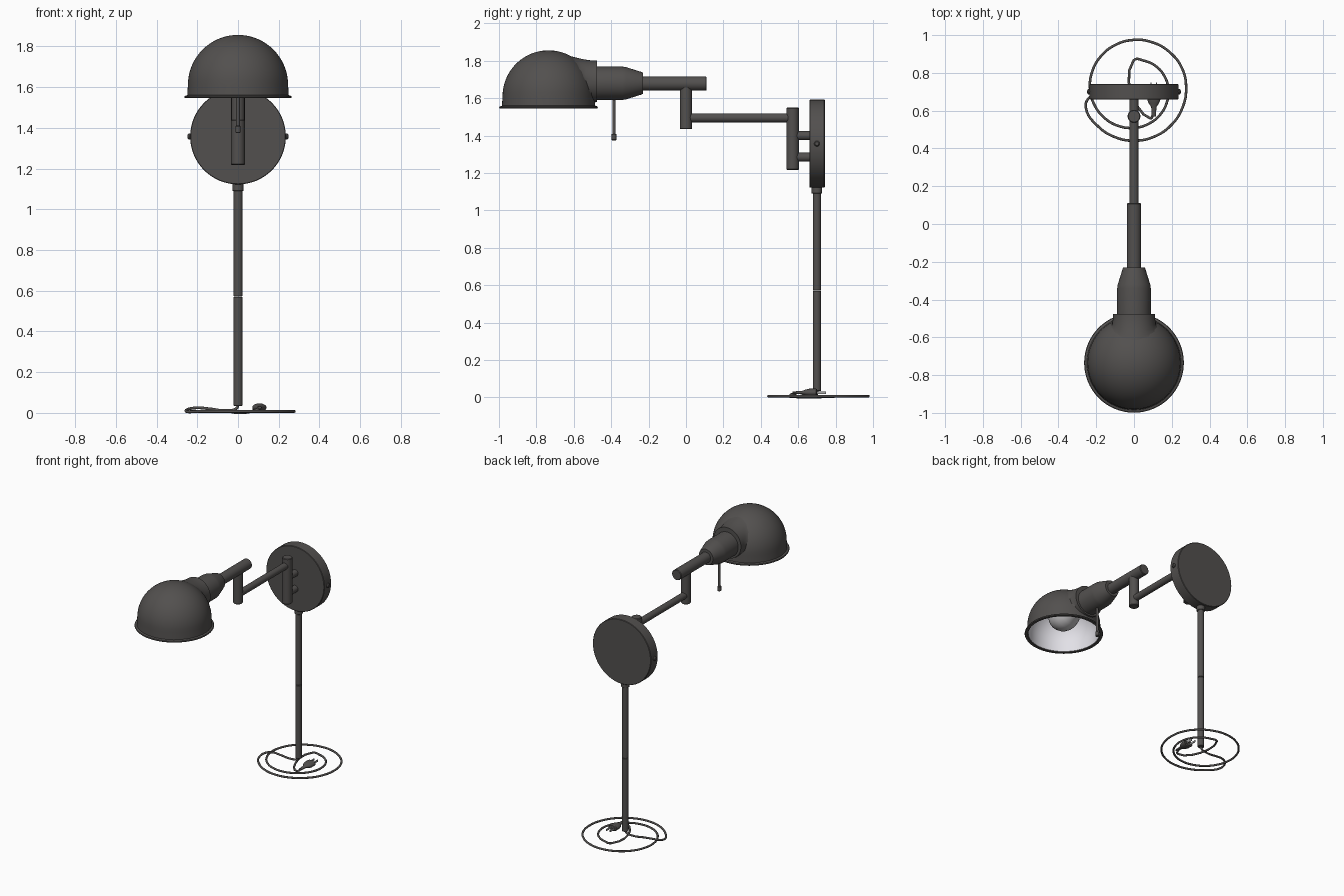
import bpy, bmesh, math
from mathutils import Vector

if "Cube" in bpy.data.objects:
    bpy.data.objects.remove(bpy.data.objects["Cube"])


def material(name, rgb):
    m = bpy.data.materials.new(name)
    m.diffuse_color = (*rgb, 1)
    m.use_nodes = True
    m.node_tree.nodes["Principled BSDF"].inputs["Base Color"].default_value = m.diffuse_color
    return m


BRONZE = material("dark bronze", (0.085, 0.08, 0.077))
WHITE = material("white enamel", (0.8, 0.79, 0.84))
GLASS = material("bulb glass", (0.55, 0.54, 0.55))
STEEL = material("prong steel", (0.4, 0.4, 0.4))


def lathe(name, profile, axis, origin, mat=BRONZE, seg=48, scale=(1, 1, 1)):
    """Revolve (radius, distance) points around the x, y or z axis through origin."""
    bm = bmesh.new()
    rings = []
    for r, t in profile:
        ring = []
        for i in range(seg):
            a = 2 * math.pi * i / seg
            u, v = r * math.cos(a), r * math.sin(a)
            co = {"x": (t, u, v), "y": (u, t, v), "z": (u, v, t)}[axis]
            ring.append(bm.verts.new(co))
        rings.append(ring)
    for a, b in zip(rings, rings[1:]):
        for i in range(seg):
            j = (i + 1) % seg
            bm.faces.new((a[i], a[j], b[j], b[i]))
    bmesh.ops.remove_doubles(bm, verts=bm.verts, dist=1e-5)
    bmesh.ops.recalc_face_normals(bm, faces=bm.faces)
    me = bpy.data.meshes.new(name)
    bm.to_mesh(me)
    bm.free()
    me.materials.append(mat)
    ob = bpy.data.objects.new(name, me)
    ob.location = origin
    ob.scale = scale
    bpy.context.collection.objects.link(ob)
    return ob


def rod(name, r, t0, t1, axis, origin, bevel=0.004, mat=BRONZE, seg=32):
    """Capped cylinder with small bevelled ends."""
    b = bevel
    return lathe(name, [(0, t0), (r - b, t0), (r, t0 + b), (r, t1 - b), (r - b, t1), (0, t1)],
                 axis, origin, mat, seg)


# dome shade: outer shell, rolled rim and white inside
C = Vector((0, -0.735, 1.61))
R, RI = 0.246, 0.239
quarter = [i * math.pi / 32 for i in range(17)]
outer = [(R * math.sin(a), R * math.cos(a)) for a in quarter]
inner = [(RI * math.sin(a), RI * math.cos(a)) for a in reversed(quarter)]
rim = [(0.249, -0.05), (0.261, -0.054), (0.264, -0.059), (0.261, -0.065), (0.243, -0.065), (RI, -0.06)]
shade = lathe("lamp_shade", outer + rim + inner, "z", C, seg=64)
shade.data.materials.append(WHITE)
for p in shade.data.polygons:
    radial = Vector((p.center.x, p.center.y, 0)).length
    if radial < 0.2395 and p.normal.dot(p.center) < 0:
        p.material_index = 1

# flared shade neck, its inner end pressed onto the dome
neck_profile = [(0.142, -0.645), (0.138, -0.63), (0.133, -0.61), (0.127, -0.585), (0.121, -0.56),
                (0.116, -0.535), (0.112, -0.505), (0.111, -0.476), (0, -0.476)]
neck = lathe("shade_neck", neck_profile, "y", (0, 0, 1.69), seg=64)
for v in neck.data.vertices:
    d = v.co + Vector((0, 0, 1.69)) - C
    drop = min(d.z, 0)
    d.z = max(d.z, 0)
    if 0 < d.length < 0.243 and v.co.y < -0.48:
        d *= 0.243 / d.length
        v.co = C + d + Vector((0, 0, drop - 1.69))

# bulb
lathe("bulb", [(0.04, -0.5), (0.042, -0.59), (0.06, -0.63), (0.085, -0.67), (0.098, -0.71),
               (0.1, -0.74), (0.092, -0.78), (0.07, -0.813), (0.04, -0.832), (0, -0.84)],
      "y", (0, 0, 1.685), GLASS)

# socket, pull switch and upper arm
lathe("socket", [(0, -0.49), (0.089, -0.49), (0.089, -0.34), (0.086, -0.32), (0.06, -0.237),
                 (0.057, -0.23), (0, -0.23)], "y", (0, 0, 1.68))
rod("switch_stem", 0.009, 1.40, 1.60, "z", (0, -0.385, 0), 0.001)
rod("switch_knob", 0.013, 1.375, 1.41, "z", (0, -0.385, 0), 0.003)
rod("upper_arm", 0.038, -0.25, 0.11, "y", (0, 0, 1.678))

# swing arm joints
rod("front_joint", 0.033, 1.435, 1.66, "z", (0, 0, 0))
rod("lower_arm", 0.024, 0.0, 0.57, "y", (0, 0, 1.495))
rod("rear_joint", 0.034, 1.217, 1.55, "z", (0, 0.57, 0))
for i, z in enumerate((1.285, 1.40)):
    rod(f"mount_peg_{i + 1}", 0.024, 0.57, 0.67, "y", (0, 0, z))

# wall plate with side screws
rod("wall_plate", 0.235, 0.66, 0.742, "y", (0, 0, 1.357), 0.003, seg=64)
for name, s in (("left", -1), ("right", 1)):
    lathe(f"{name}_screw", [(0, 0.22 * s), (0.015, 0.22 * s), (0.015, 0.24 * s), (0.01, 0.247 * s),
                            (0, 0.249 * s)], "x", (0, 0.70, 1.357), seg=20)

# cord cover in two lengths with a top collar
rod("cover_collar", 0.028, 1.09, 1.13, "z", (0, 0.70, 0), 0.002)
rod("upper_cover", 0.022, 0.572, 1.10, "z", (0, 0.70, 0), 0.002)
rod("lower_cover", 0.022, 0.035, 0.57, "z", (0, 0.70, 0), 0.002)

# cord: leaves the cover, crosses the coil, then spirals inwards to the plug
path = [(0, 0.70, 0.06), (-0.005, 0.70, 0.025), (-0.06, 0.695, 0.012), (-0.14, 0.69, 0.02),
        (-0.20, 0.685, 0.025), (-0.245, 0.66, 0.018)]
TURNS = 28
for i in range(TURNS + 1):
    a = math.pi * (1.13 + i / 8)
    r = 0.276 - 0.0062 * max(0, i - 8) - 0.0002 * max(0, i - 20) ** 2
    path.append((r * math.cos(a), 0.717 + r * math.sin(a), 0.007))
path = path[:-1] + [(0.085, 0.56, 0.012), (0.105, 0.59, 0.022)]
curve = bpy.data.curves.new("cord", "CURVE")
curve.dimensions = "3D"
curve.bevel_depth = 0.007
curve.bevel_resolution = 3
curve.use_fill_caps = True
spline = curve.splines.new("BEZIER")
spline.bezier_points.add(len(path) - 1)
for bp, co in zip(spline.bezier_points, path):
    bp.co = co
    bp.handle_left_type = bp.handle_right_type = "AUTO"
spline.resolution_u = 6
curve.materials.append(BRONZE)
bpy.context.collection.objects.link(bpy.data.objects.new("cord", curve))

# plug and prongs
lathe("plug", [(0, 0.57), (0.011, 0.57), (0.014, 0.62), (0.028, 0.64), (0.035, 0.66), (0.035, 0.695),
               (0.03, 0.70), (0, 0.70)], "y", (0.105, 0, 0.026), seg=24, scale=(1, 1, 0.6))
for i, x in enumerate((0.09, 0.12)):
    bpy.ops.mesh.primitive_cube_add(size=1, location=(x, 0.722, 0.026))
    prong = bpy.context.object
    prong.name = f"plug_prong_{i + 1}"
    prong.scale = (0.006, 0.055, 0.013)
    prong.data.materials.append(STEEL)

# smooth shading with sharp edges kept
bpy.ops.object.select_all(action="DESELECT")
for ob in bpy.context.scene.objects:
    if ob.type == "MESH":
        ob.select_set(True)
        bpy.context.view_layer.objects.active = ob
bpy.ops.object.shade_smooth_by_angle(angle=math.radians(35))
